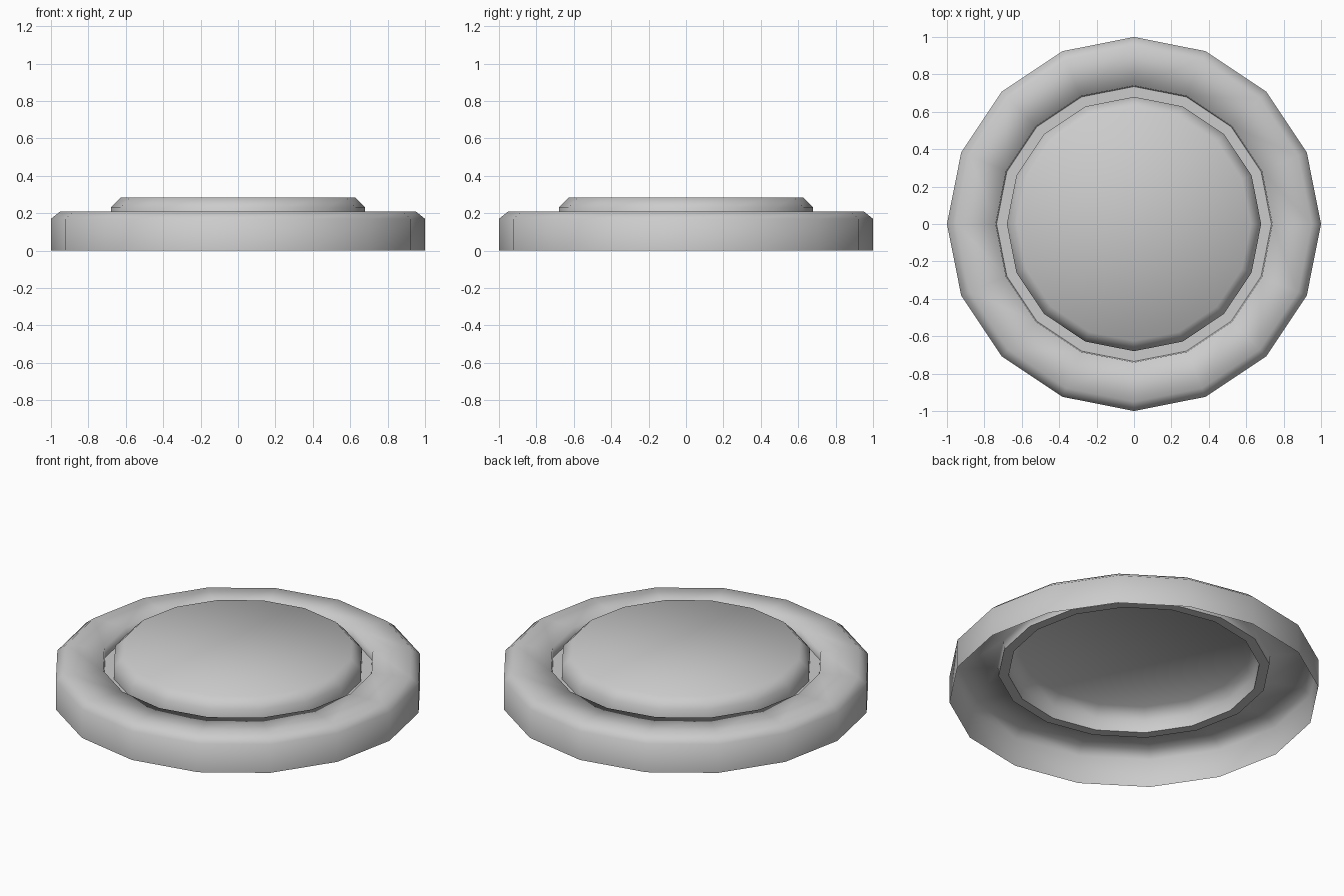
import bpy
import bmesh
from math import cos, sin, pi

cube = bpy.data.objects.get("Cube")
if cube:
    bpy.data.objects.remove(cube, do_unlink=True)

SIDES = 16

# Single light grey material
grey = bpy.data.materials.new("light_grey")
grey.use_nodes = True
colour = (0.6, 0.6, 0.6, 1.0)
grey.diffuse_color = colour
grey.node_tree.nodes["Principled BSDF"].inputs["Base Color"].default_value = colour

# Open-bottomed shell profile (radius, height), from base rim to button top
profile = [
    (1.0, 0.0), (1.0, 0.17), (0.95, 0.21),   # outer wall and chamfer
    (0.74, 0.21), (0.735, 0.155),            # ring top and groove wall
    (0.68, 0.155),                           # groove floor
    (0.68, 0.23), (0.625, 0.285),            # button side and chamfer
]
GROOVE_RINGS = (4, 5)                        # creased rings of the groove floor

bm = bmesh.new()
rings = []
for radius, height in profile:
    angles = [2 * pi * i / SIDES for i in range(SIDES)]
    rings.append([bm.verts.new((radius * cos(a), radius * sin(a), height))
                  for a in angles])

for low, high in zip(rings, rings[1:]):
    for i in range(SIDES):
        j = (i + 1) % SIDES
        bm.faces.new((low[i], low[j], high[j], high[i]))

# Button top
bm.faces.new(rings[-1])

# Smooth everywhere, with sharp edges round the groove floor
for face in bm.faces:
    face.smooth = True
for index in GROOVE_RINGS:
    ring = rings[index]
    for i in range(SIDES):
        bm.edges.get((ring[i], ring[(i + 1) % SIDES])).smooth = False

mesh = bpy.data.meshes.new("round_push_button")
bm.to_mesh(mesh)
bm.free()
mesh.materials.append(grey)
button = bpy.data.objects.new("round_push_button", mesh)
bpy.context.collection.objects.link(button)
